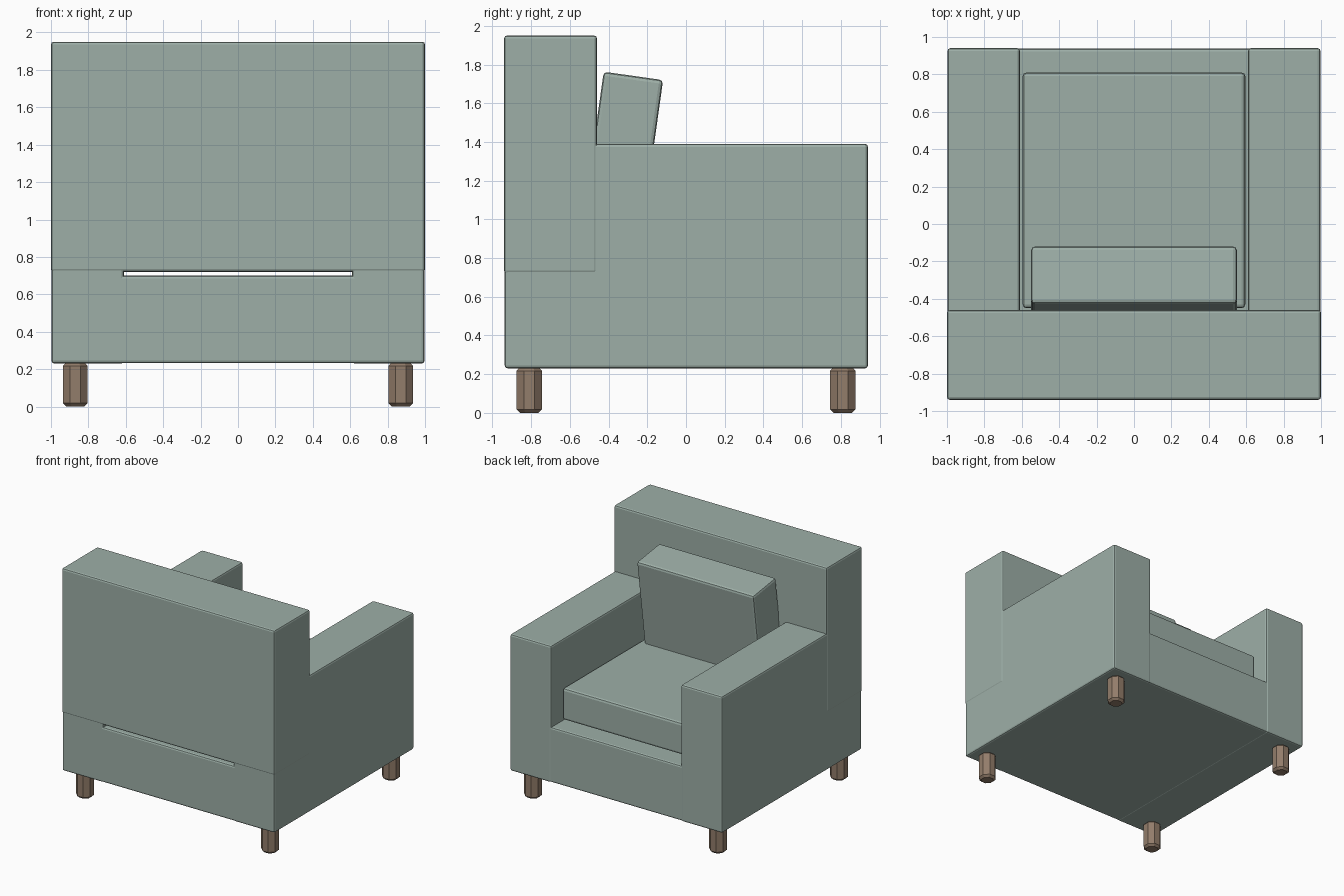
import bpy
from math import radians, pi

cube = bpy.data.objects.get("Cube")
if cube:
    bpy.data.objects.remove(cube, do_unlink=True)


def make_material(name, rgb):
    mat = bpy.data.materials.new(name)
    mat.use_nodes = True
    mat.diffuse_color = (*rgb, 1)
    mat.node_tree.nodes["Principled BSDF"].inputs["Base Color"].default_value = (*rgb, 1)
    return mat


fabric = make_material("sage fabric", (0.34, 0.43, 0.39))
wood = make_material("brown wood", (0.29, 0.205, 0.145))


def finish(name, mat, bevel, segments=2, limit=30):
    obj = bpy.context.object
    obj.name = name
    obj.data.materials.append(mat)
    mod = obj.modifiers.new("Rounded edges", "BEVEL")
    mod.width = bevel
    mod.segments = segments
    mod.limit_method = "ANGLE"
    mod.angle_limit = radians(limit)
    return obj


def box(name, low, high, bevel=0.015, tilt=0):
    centre = [(a + b) / 2 for a, b in zip(low, high)]
    bpy.ops.mesh.primitive_cube_add(size=1, location=centre)
    obj = bpy.context.object
    obj.scale = [b - a for a, b in zip(low, high)]
    bpy.ops.object.transform_apply(location=False, rotation=False, scale=True)
    obj.rotation_euler.x = radians(tilt)
    return finish(name, fabric, bevel)


# Upholstered body: the base sits between the arms, the back rests across them
box("seat_base", (-0.66, -0.937, 0.232), (0.66, 0.937, 0.70))
box("backrest", (-1, -0.94, 0.72), (1, -0.46, 1.95))
for side, x0, x1 in (("right", -0.997, -0.61), ("left", 0.61, 0.997)):
    box(side + "_arm", (x0, -0.937, 0.23), (x1, 0.94, 1.39))

# Loose cushions, the upper one leaning on the back
box("seat_cushion", (-0.595, -0.45, 0.72), (0.595, 0.81, 0.99), 0.02)
box("back_cushion", (-0.55, -0.48, 0.98), (0.55, -0.17, 1.745), 0.02, tilt=-8)

# Octagonal legs with chamfered ends
for x, side in ((-0.87, "right"), (0.87, "left")):
    for y, end in ((-0.81, "back"), (0.81, "front")):
        bpy.ops.mesh.primitive_cylinder_add(vertices=8, radius=0.071, depth=0.235,
                                            location=(x, y, 0.1175),
                                            rotation=(0, 0, pi / 8))
        finish(f"{end}_{side}_leg", wood, 0.018, 1, 60)
